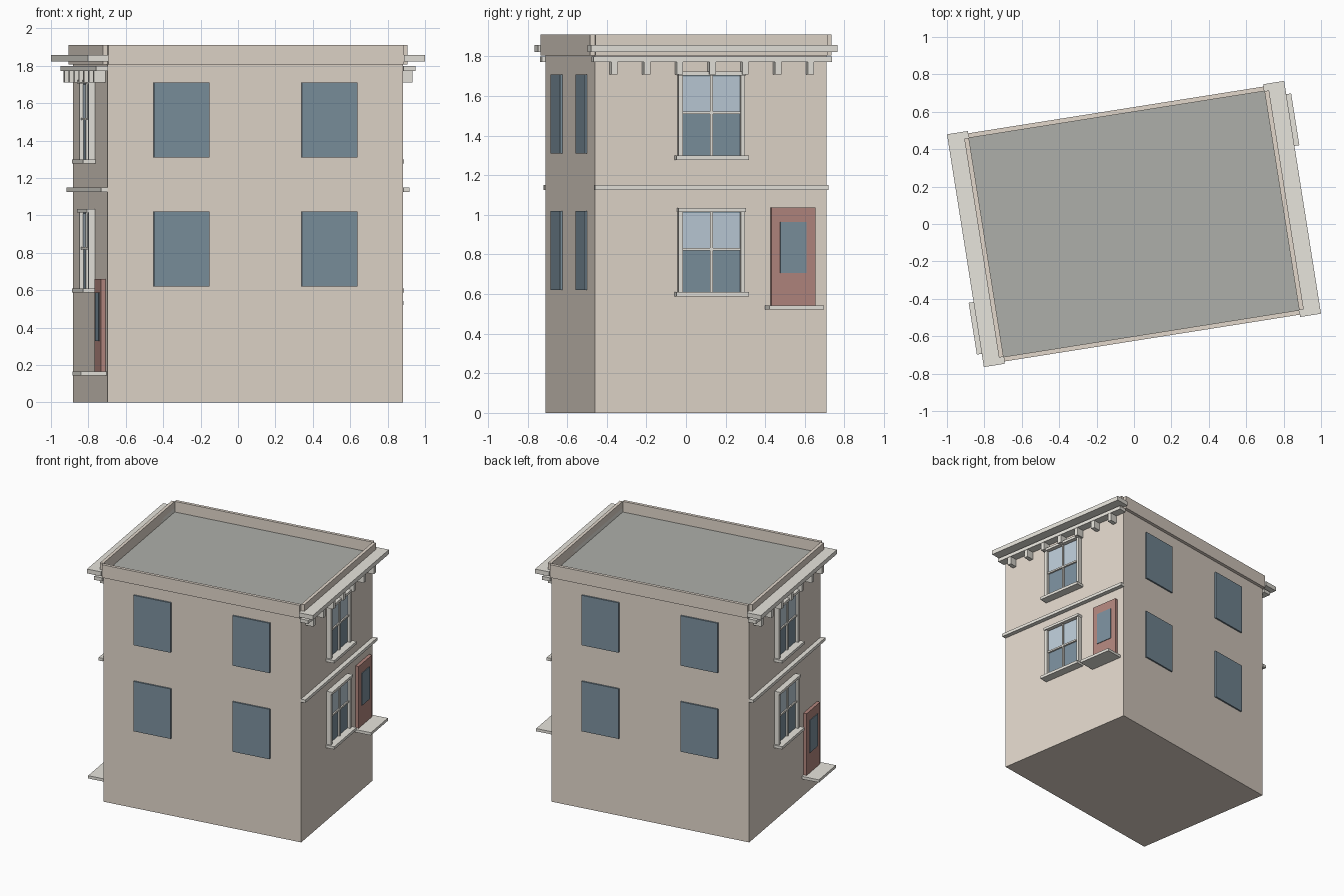
import bpy, bmesh, math
from mathutils import Matrix, Vector

if "Cube" in bpy.data.objects:
    bpy.data.objects.remove(bpy.data.objects["Cube"])

TURN = Matrix.Rotation(math.radians(9), 4, 'Z')
HALF = Matrix.Rotation(math.pi, 4, 'Z')
W, D, H = 0.80, 0.5925, 1.806          # half width, half depth, wall height


def material(name, rgb):
    m = bpy.data.materials.new(name)
    m.diffuse_color = (*rgb, 1)
    m.use_nodes = True
    m.node_tree.nodes["Principled BSDF"].inputs["Base Color"].default_value = m.diffuse_color
    return m


WALL = material("wall", (0.76, 0.68, 0.60))
TRIM = material("trim", (0.80, 0.78, 0.72))
ROOF = material("roof", (0.42, 0.43, 0.40))
GLASS = material("dark_glass", (0.20, 0.28, 0.34))
PALE = material("pale_glass", (0.50, 0.60, 0.68))
DOOR = material("door_red", (0.45, 0.24, 0.21))


def boxes(name, mat, ranges, frame=Matrix.Identity(4)):
    """One object from boxes given as (x0, x1, y0, y1, z0, z1)."""
    bm = bmesh.new()
    for x0, x1, y0, y1, z0, z1 in ranges:
        size = Matrix.Diagonal((x1 - x0, y1 - y0, z1 - z0, 1))
        mid = Matrix.Translation(Vector((x0 + x1, y0 + y1, z0 + z1)) / 2)
        bmesh.ops.create_cube(bm, size=1, matrix=mid @ size)
    mesh = bpy.data.meshes.new(name)
    bm.to_mesh(mesh)
    bm.free()
    mesh.materials.append(mat)
    ob = bpy.data.objects.new(name, mesh)
    ob.matrix_world = TURN @ frame
    bpy.context.collection.objects.link(ob)
    return ob


# Main block and roof
boxes("walls", WALL, [(-W, W, -D, D, 0, H)])
boxes("roof", ROOF, [(-W, W, -D, D, H, 1.825)])

# Parapet strips, with open notches at the corners
T = 0.025
boxes("parapet", WALL, [
    (-W, W, -D - T, -D, H, 1.91), (-W, W, D, D + T, H, 1.91),
    (-W - T, -W, -D, D, H, 1.91), (W, W + T, -D, D, H, 1.91)])

# Plain windows on the long sides
for side, frame in (("front", Matrix.Identity(4)), ("back", HALF)):
    boxes(side + "_windows", GLASS, [
        (x - 0.15, x + 0.15, -D - 0.012, -D + 0.01, z, z + 0.4)
        for x in (-0.4, 0.4) for z in (0.62, 1.31)], frame)


def facade(side, frame, door_z):
    # Cornice, brackets and string course
    boxes(side + "_cornice", TRIM, [
        (W, 0.9125, -0.63, 0.63, 1.822, 1.857),
        (W, 0.865, -0.61, 0.61, 1.772, 1.80)], frame)
    boxes(side + "_brackets", TRIM, [
        (W, 0.862, i * 0.1674 - 0.016, i * 0.1674 + 0.016, 1.71, 1.772)
        for i in range(-3, 4)], frame)
    boxes(side + "_string_course", TRIM,
          [(W, 0.835, -0.597, 0.597, 1.126, 1.15)], frame)

    # Sash windows
    for level, z in (("lower", 0.62), ("upper", 1.31)):
        name = side + "_" + level
        boxes(name + "_glass", GLASS,
              [(W - 0.01, 0.812, -0.15, 0.15, z - 0.01, z + 0.4)], frame)
        boxes(name + "_top_sash", PALE,
              [(W, 0.816, -0.15, 0.15, z + 0.21, z + 0.39)], frame)
        boxes(name + "_window_frame", TRIM, [
            (W, 0.868, -0.185, 0.185, z - 0.032, z - 0.01),    # sill
            (W, 0.845, -0.172, 0.172, z + 0.395, z + 0.415),   # head
            (W, 0.835, -0.17, -0.148, z - 0.01, z + 0.395),    # jambs
            (W, 0.835, 0.148, 0.17, z - 0.01, z + 0.395),
            (W, 0.825, -0.007, 0.007, z - 0.01, z + 0.395),    # mullion
            (W, 0.826, -0.15, 0.15, z + 0.199, z + 0.212)],    # meeting rail
            frame)

    # Door with glazed panel and step
    c = 0.418
    boxes(side + "_door", DOOR, [
        (W, 0.826, c - 0.1125, c + 0.1125, door_z, door_z + 0.495)], frame)
    boxes(side + "_door_glass", GLASS, [
        (W, 0.831, c - 0.067, c + 0.067, door_z + 0.163, door_z + 0.422)], frame)
    boxes(side + "_door_step", TRIM, [
        (W, 0.939, c - 0.14, c + 0.14, door_z - 0.022, door_z)], frame)


# The two end facades differ only in door height
facade("right", Matrix.Identity(4), 0.543)
facade("left", HALF, 0.165)
